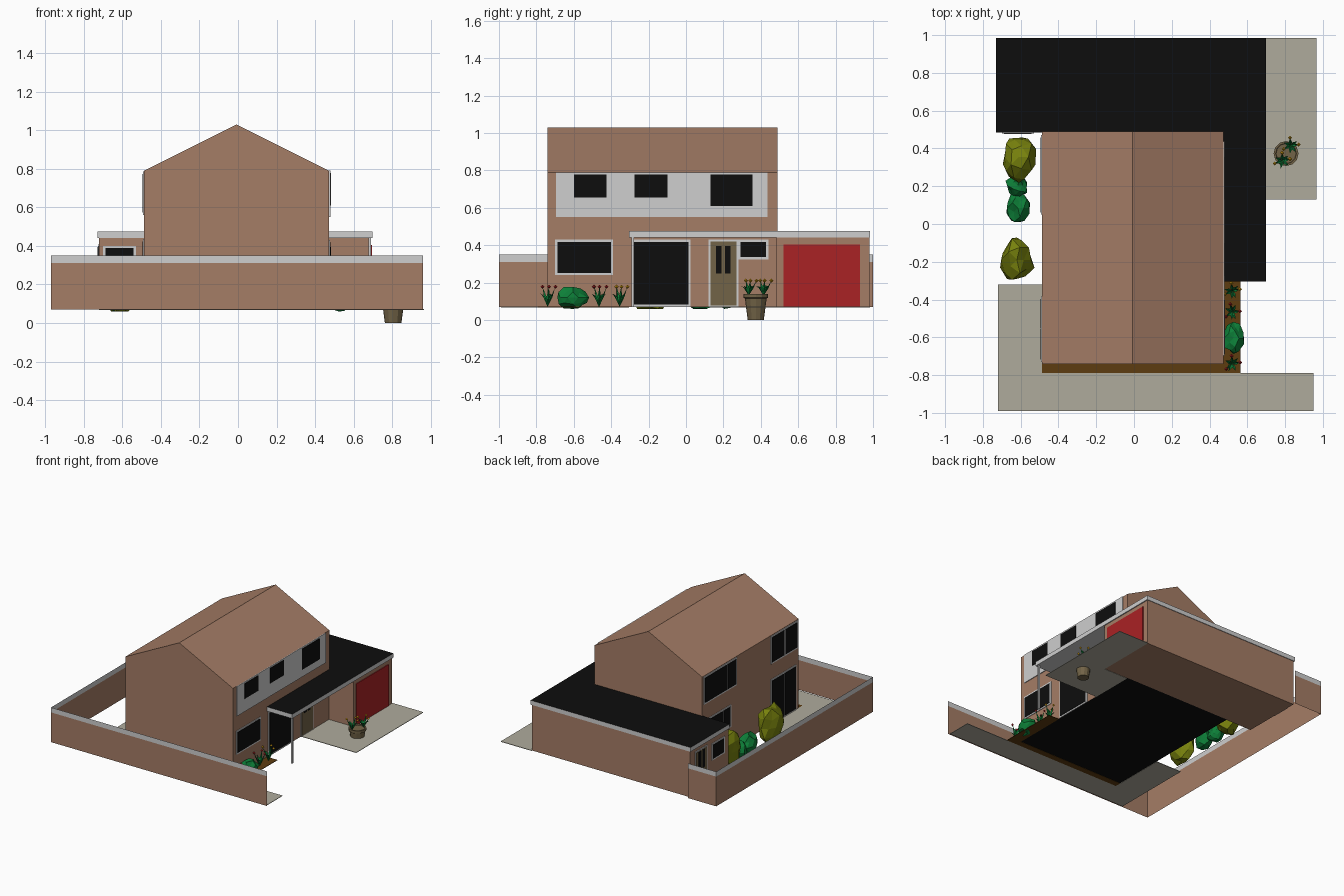
import bpy, bmesh, math, random
from mathutils import Vector

if "Cube" in bpy.data.objects:
    bpy.data.objects.remove(bpy.data.objects["Cube"])
random.seed(4)

COLOURS = {
    "brick": (.376, .205, .133), "white": (.62, .62, .62), "black": (.004, .004, .004),
    "red": (.40, .016, .018), "paving": (.43, .41, .335), "soil": (.11, .045, .005),
    "green": (.004, .215, .04), "olive": (.19, .225, .004), "taupe": (.17, .127, .063),
    "yellow": (.72, .38, .008)}
MATS = {}
for n, c in COLOURS.items():
    MATS[n] = bpy.data.materials.new(n)
    MATS[n].diffuse_color = (*c, 1)


def make(name, verts, faces, mats, rule=None):
    """Mesh object; rule(face) gives the material index of each face."""
    me = bpy.data.meshes.new(name)
    me.from_pydata(verts, [], faces)
    for m in mats:
        me.materials.append(MATS[m])
    bm = bmesh.new()
    bm.from_mesh(me)
    bmesh.ops.recalc_face_normals(bm, faces=bm.faces)
    bm.normal_update()
    if rule:
        for f in bm.faces:
            f.material_index = rule(f)
    bm.to_mesh(me)
    bm.free()
    ob = bpy.data.objects.new(name, me)
    bpy.context.collection.objects.link(ob)
    return ob


def prism(name, base, offset, mats, rule=None):
    """Extrude a closed outline along an offset."""
    n = len(base)
    v = [Vector(p) for p in base]
    v += [p + Vector(offset) for p in v]
    f = [list(range(n)), list(range(n, 2 * n))]
    f += [[i, (i + 1) % n, n + (i + 1) % n, n + i] for i in range(n)]
    return make(name, v, f, mats, rule)


def box(name, x0, x1, y0, y1, z0, z1, mat):
    return prism(name, [(x0, y0, z0), (x1, y0, z0), (x1, y1, z0), (x0, y1, z0)],
                 (0, 0, z1 - z0), [mat])


def plate(name, axis, at, sign, a0, a1, z0, z1, mat, t):
    """Thin plate on a wall that faces +/- x or y."""
    d0, d1 = sorted((at, at + sign * t))
    if axis == 'x':
        return box(name, d0, d1, a0, a1, z0, z1, mat)
    return box(name, a0, a1, d0, d1, z0, z1, mat)


def window(name, axis, at, sign, a0, a1, z0, z1, panes=(1,), border=.012):
    """White frame with dark panes; panes lists the end fraction of each pane."""
    plate(name + "_frame", axis, at, sign, a0, a1, z0, z1, "white", .005)
    w, s = a1 - a0 - border, a0 + border
    for i, e in enumerate(panes):
        end = a0 + w * e
        plate(f"{name}_pane_{i}", axis, at, sign, s, end, z0 + border, z1 - border, "black", .008)
        s = end + border


def door(name, axis, at, sign, a0, a1, z0, z1):
    """Panelled door with two narrow lights."""
    plate(name + "_frame", axis, at, sign, a0, a1, z0, z1, "white", .004)
    plate(name + "_leaf", axis, at, sign, a0 + .01, a1 - .01, z0 + .008, z1 - .01, "taupe", .006)
    mid = (a0 + a1) / 2
    for s in (-1, 1):
        c = mid + s * .024
        plate(f"{name}_light_{s}", axis, at, sign, c - .015, c + .015, .25, .395, "black", .009)


G = .07  # ground level

# House with gable roof, dark floor underneath
prism("house", [(-.487, -.74, G), (.473, -.74, G), (.473, -.74, .79), (-.007, -.74, 1.03),
                (-.487, -.74, .79)], (0, 1.23, 0), ["brick", "black"],
      lambda f: int(f.normal.z < -.9))
# Garage and its flat roof that runs on over the porch
box("garage", -.72, .69, .485, .98, G, .44, "brick")
prism("flat_roof", [(-.73, .485, .44), (.47, .485, .44), (.47, -.305, .44), (.698, -.305, .44),
                    (.698, .985, .44), (-.73, .985, .44)], (0, 0, .035), ["white", "black"],
      lambda f: int(f.normal.z > .9))
box("porch_post", .676, .69, -.292, -.278, G, .44, "white")

# Street side of the house
X = .473
plate("cladding", 'x', X, 1, -.695, .437, .55, .79, "white", .006)
for i, (a, b, z) in enumerate([(-.60, -.425, .655), (-.275, -.10, .655), (.13, .355, .61)]):
    plate(f"upper_pane_{i}", 'x', X, 1, a, b, z, .778, "black", .009)
window("lounge_window", 'x', X, 1, -.70, -.39, .24, .43)
window("glazed_porch_door", 'x', X, 1, -.29, .025, G, .43)
door("front_door", 'x', X, 1, .12, .28, G, .43)
window("small_window", 'x', X, 1, .28, .44, .325, .43)
plate("garage_door", 'x', .69, 1, .52, .93, G, .405, "red", .006)

# Garden side of the house
X = -.487
window("bedroom_window_a", 'x', X, -1, .05, .47, .56, .785, (.3, 1))
window("bedroom_window_b", 'x', X, -1, -.73, -.385, .56, .785, (.5, 1))
window("kitchen_window", 'x', X, -1, .125, .47, .25, .43, (.3, 1))
window("patio_door", 'x', X, -1, -.71, -.385, G, .435, (.5, 1))
door("garage_side_door", 'x', -.72, -1, .76, .915, G, .41)
window("garage_side_window", 'x', -.72, -1, .54, .705, .26, .395)
window("garage_rear_window", 'y', .485, -1, -.70, -.53, .26, .40)

# Garden wall: a thin sheet with a pale coping band
path = [(.96, -1), (-.97, -1), (-.97, 1), (-.72, 1)]
wall_v = [(x, y, z) for z in (G, .31, .35) for x, y in path]
make("garden_wall", wall_v, [[r * 4 + i, r * 4 + i + 1, r * 4 + i + 5, r * 4 + i + 4]
                             for r in (0, 1) for i in range(3)], ["brick", "white"],
     lambda f: int(f.calc_center_median().z > .31))


def slab(name, outline, mat):
    prism(name, [(x, y, G - .002) for x, y in outline], (0, 0, .004), [mat])


# Paving and flower bed
slab("drive", [(.473, .13), (.965, .13), (.965, .985), (.69, .985), (.69, .485), (.473, .485)], "paving")
slab("patio", [(-.72, -.99), (.95, -.99), (.95, -.79), (-.487, -.79), (-.487, -.32), (-.72, -.32)], "paving")
slab("flower_bed", [(-.487, -.79), (.565, -.79), (.565, -.305), (.473, -.305), (.473, -.74),
                    (-.487, -.74)], "soil")


def bush(name, x, y, z, rx, ry, rz, mat, rough=.25):
    """Ragged faceted shrub."""
    bm = bmesh.new()
    bmesh.ops.create_icosphere(bm, subdivisions=2, radius=1)
    for v in bm.verts:
        v.co *= 1 + random.uniform(-rough, rough * .4)
        v.co = Vector((x + v.co.x * rx, y + v.co.y * ry, max(z + v.co.z * rz, G - .01)))
    me = bpy.data.meshes.new(name)
    bm.to_mesh(me)
    bm.free()
    me.materials.append(MATS[mat])
    bpy.context.collection.objects.link(bpy.data.objects.new(name, me))


bush("golden_shrub_a", -.61, .355, .19, .092, .13, .16, "olive")
bush("golden_shrub_b", -.62, -.19, .19, .092, .13, .16, "olive")
bush("green_shrub_a", -.615, .205, .13, .062, .07, .085, "green")
bush("green_shrub_b", -.615, .085, .13, .062, .085, .09, "green")
bush("front_shrub", .525, -.605, .12, .057, .09, .065, "green")


def flower(name, x, y, z, h, colour):
    """Clump of leaning blades, three of them tipped with blossoms."""
    v, f, m = [], [], []
    for k in range(7):
        a = k * 2 * math.pi / 7 + random.uniform(-.3, .3)
        d, s = Vector((math.cos(a), math.sin(a), 0)), Vector((-math.sin(a), math.cos(a), 0))
        o = Vector((x, y, z))
        tall = k % 2 == 0 and k < 6
        tip = o + d * .042 + Vector((0, 0, h * (.9 if tall else .6)))
        mid = o + d * .018 + Vector((0, 0, h * .45))
        n = len(v)
        v += [o, mid + s * .009, tip, mid - s * .009, mid + d * .008]
        f += [(n, n + 1, n + 4), (n + 1, n + 2, n + 4), (n + 2, n + 3, n + 4), (n + 3, n, n + 4)]
        m += [0] * 4
        if tall:  # blossom as a small octahedron
            n, r = len(v), .011
            v += [tip + Vector(p) * r for p in ((1, 0, 0), (0, 1, 0), (-1, 0, 0), (0, -1, 0),
                                                (0, 0, 1), (0, 0, -1))]
            for i in range(4):
                f += [(n + i, n + (i + 1) % 4, n + 4), (n + (i + 1) % 4, n + i, n + 5)]
            m += [1] * 8
    ob = make(name, v, f, ["green", colour])
    ob.data.polygons.foreach_set("material_index", m)


for i, (y, c) in enumerate([(-.74, "red"), (-.465, "red"), (-.355, "yellow")]):
    flower(f"bed_flower_{i}", .52, y, G, .12, c)
flower("pot_flower_a", .785, .335, .13, .09, "yellow")
flower("pot_flower_b", .83, .415, .13, .09, "yellow")

# Plant pot turned from a profile, with a rim
N, prof = 12, [(.043, 0), (.058, .115), (.066, .12), (.066, .14), (.055, .14), (.053, .132)]
pv = [(.805 + r * math.cos(2 * math.pi * i / N), .373 + r * math.sin(2 * math.pi * i / N), z)
      for r, z in prof for i in range(N)]
pf = [[r * N + i, r * N + (i + 1) % N, (r + 1) * N + (i + 1) % N, (r + 1) * N + i]
      for r in range(len(prof) - 1) for i in range(N)]
pf += [list(range(N)), list(range(len(pv) - N, len(pv)))]
make("plant_pot", pv, pf, ["taupe"])

for m in bpy.data.materials:
    if m.users and not m.is_grease_pencil:
        m.use_nodes = True
        m.node_tree.nodes["Principled BSDF"].inputs["Base Color"].default_value = m.diffuse_color
